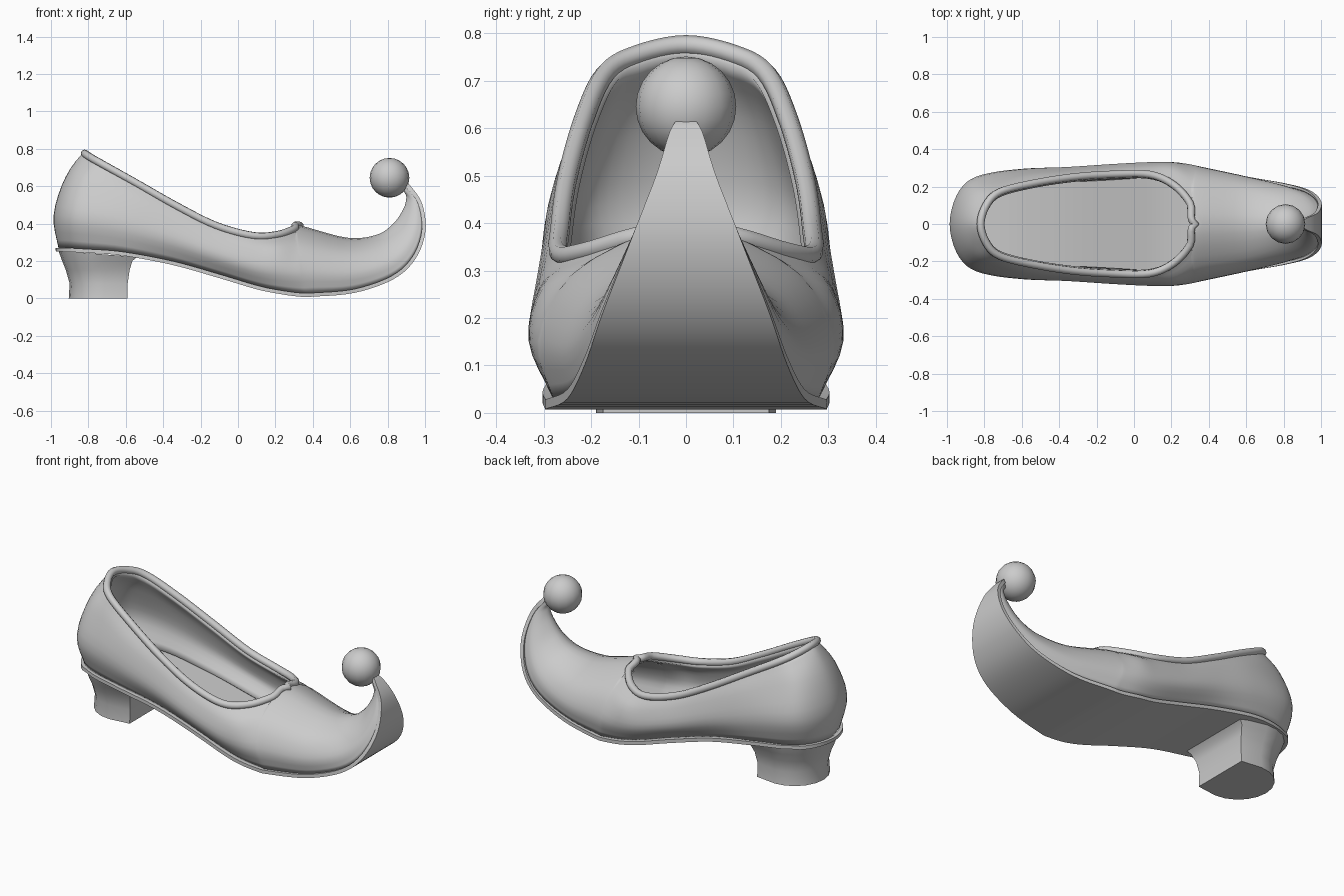
import bpy, bmesh, math
from mathutils import Vector

if "Cube" in bpy.data.objects:
    bpy.data.objects.remove(bpy.data.objects["Cube"])


def catmull(a, b, c, d, t):
    return 0.5 * (2 * b + (c - a) * t + (2 * a - 5 * b + 4 * c - d) * t * t
                  + (3 * b - a - 3 * c + d) * t ** 3)


def clamp01(v):
    return max(0.0, min(1.0, v))


def make_object(name, verts, faces, angle=40):
    me = bpy.data.meshes.new(name)
    me.from_pydata(verts, [], faces)
    ob = bpy.data.objects.new(name, me)
    bpy.context.collection.objects.link(ob)
    smooth(ob, angle)
    return ob


def smooth(ob, angle):
    bpy.ops.object.select_all(action='DESELECT')
    ob.select_set(True)
    bpy.context.view_layer.objects.active = ob
    bpy.ops.object.shade_smooth_by_angle(angle=math.radians(angle))


def clean(ob):
    bm = bmesh.new()
    bm.from_mesh(ob.data)
    bmesh.ops.remove_doubles(bm, verts=bm.verts, dist=0.0005)
    bmesh.ops.recalc_face_normals(bm, faces=bm.faces)
    bm.to_mesh(ob.data)
    bm.free()


# Stations from heel to toe tip:
# sole x, sole z, half widths at sole / low / high, top x, top z, top half width
stations = [
    (-.96, .27, 0, 0, 0, -.82, .775, 0),
    (-.92, .27, .13, .18, .15, -.79, .755, .10),
    (-.82, .265, .21, .265, .22, -.72, .715, .17),
    (-.62, .25, .25, .295, .265, -.55, .62, .215),
    (-.35, .20, .25, .305, .285, -.33, .495, .25),
    (-.10, .13, .26, .32, .30, -.12, .39, .265),
    (.10, .07, .275, .33, .31, .08, .335, .265),
    (.22, .045, .285, .33, .30, .21, .34, .21),
    (.33, .03, .28, .315, .25, .30, .37, .11),
    (.40, .03, .275, .30, .22, .33, .39, 0),
    (.62, .05, .235, .25, .18, .58, .325, 0),
    (.82, .12, .20, .20, .13, .74, .34, 0),
    (.93, .22, .165, .155, .09, .83, .40, 0),
    (.982, .36, .11, .10, .06, .885, .48, 0),
    (.965, .50, .055, .05, .03, .90, .54, 0),
    (.905, .59, .025, .02, .015, .888, .57, 0),
    (.89, .595, 0, 0, 0, .885, .58, 0),
]
WIDTHS = (2, 3, 4, 7)
mirrored = tuple(-v if k in WIDTHS else v for k, v in enumerate(stations[1]))
padded = [mirrored] + stations + [stations[-1]]
SUB = 5
rows = []
for i in range(len(stations) - 1):
    p = padded[i:i + 4]
    for s in range(SUB):
        row = [catmull(*q, s / SUB) for q in zip(*p)]
        rows.append([max(0, v) if k in WIDTHS else v for k, v in enumerate(row)])
rows.append(list(stations[-1]))


def section(r):
    bx, bz, ws, w1, w2, tx, tz, wt = r
    bow = -.08 * clamp01((-.68 - tx) / .15)
    k = min(1, wt / .1)

    def pt(f, w, b):
        return Vector((bx + (tx - bx) * f + b, w, bz + (tz - bz) * f))
    pts = [pt(-.3, 2 * ws - w1, -bow), pt(0, ws, 0), pt(.35, w1, bow),
           pt(.75, w2, bow * .9), pt(1, wt, 0), pt(.75 + .5 * k, 2 * wt - w2, -bow)]
    out = []
    for j in range(3):
        out += [catmull(*pts[j:j + 4], s / 4) for s in range(4)]
    out.append(pts[4])
    for v in out:
        v.y = max(0, v.y)
    return out


# Shoe upper: half shell, mirrored and thickened inward
verts, faces = [], []
N = 13
for r in rows:
    verts += section(r)
for i in range(len(rows) - 1):
    for j in range(N - 1):
        a = i * N + j
        faces.append((a, a + 1, a + N + 1, a + N))
upper = make_object("shoe_upper", verts, faces, 60)
group = upper.vertex_groups.new(name="thickness")
for i, r in enumerate(rows):
    group.add(list(range(i * N, i * N + N)), clamp01((.6 - r[5]) / .26), 'REPLACE')
mirror = upper.modifiers.new("Mirror", 'MIRROR')
mirror.use_axis = (False, True, False)
mirror.merge_threshold = 0.0008
shell = upper.modifiers.new("Shell", 'SOLIDIFY')
shell.thickness = 0.03
shell.offset = -1
shell.vertex_group = "thickness"
shell.thickness_vertex_group = 0.12

# Rolled rim around the opening
left = [(r[5], r[7], r[6]) for r in rows[:9 * SUB + 1]]
loop = left + [(x, -y, z) for x, y, z in left[-2:0:-1]]
cu = bpy.data.curves.new("opening_rim", 'CURVE')
cu.dimensions = '3D'
cu.bevel_depth = 0.021
cu.bevel_resolution = 2
sp = cu.splines.new('POLY')
sp.points.add(len(loop) - 1)
for p, co in zip(sp.points, loop):
    p.co = (*co, 1)
sp.use_cyclic_u = True
rim = bpy.data.objects.new("opening_rim", cu)
bpy.context.collection.objects.link(rim)
bpy.ops.object.select_all(action='DESELECT')
rim.select_set(True)
bpy.context.view_layer.objects.active = rim
bpy.ops.object.convert(target='MESH')
smooth(bpy.context.object, 60)

# Sole: thin slab following the underside, slightly wider than the upper
verts, faces = [], []
for i, r in enumerate(rows):
    a, b = rows[max(0, i - 1)], rows[min(len(rows) - 1, i + 1)]
    t = Vector((b[0] - a[0], 0, b[1] - a[1])).normalized()
    n = Vector((t.z, 0, -t.x)) * 0.024
    w = r[2] * 1.05 + .003
    base = Vector((r[0] - (.015 if r[0] < -.85 else 0), 0, r[1]))
    for off, y in ((.15, w), (.15, -w), (1, -w), (1, w)):
        verts.append(base + n * (off - .15) + Vector((0, y, 0)))
for i in range(len(rows) - 1):
    for j in range(4):
        a, b = i * 4 + j, i * 4 + (j + 1) % 4
        faces.append((a, b, b + 4, a + 4))
e = len(verts) - 4
faces += [(3, 2, 1, 0), (e, e + 1, e + 2, e + 3)]
sole = make_object("sole", verts, faces)
clean(sole)

# Heel block: D-shaped rings (z, back x, front x, half width, slope)
rings = [(0, -.905, -.59, .19, 0), (.08, -.90, -.59, .185, 0),
         (.15, -.92, -.58, .20, 0), (.20, -.94, -.565, .225, 0),
         (.255, -.96, -.54, .24, .08)]
verts, faces = [], []
M = 13
for z, xb, xf, w, slope in rings:
    cx = xf - .4 * (xf - xb)
    pts = [(xf, w * .92)]
    for k in range(M - 2):
        ang = math.pi * (.5 + k / (M - 3))
        pts.append((cx + (cx - xb) * math.cos(ang), w * math.sin(ang)))
    pts.append((xf, -w * .92))
    verts += [(x, y, z - slope * (x - xb)) for x, y in pts]
for i in range(len(rings) - 1):
    for j in range(M):
        a, b = i * M + j, i * M + (j + 1) % M
        faces.append((a, b, b + M, a + M))
faces += [tuple(range(M)), tuple(range((len(rings) - 1) * M, len(rings) * M))]
heel = make_object("heel_block", verts, faces)
clean(heel)

# Ball on the curled toe
bpy.ops.mesh.primitive_uv_sphere_add(segments=16, ring_count=12, radius=.106,
                                     location=(.81, 0, .645))
bpy.context.object.name = "toe_ball"
smooth(bpy.context.object, 60)
